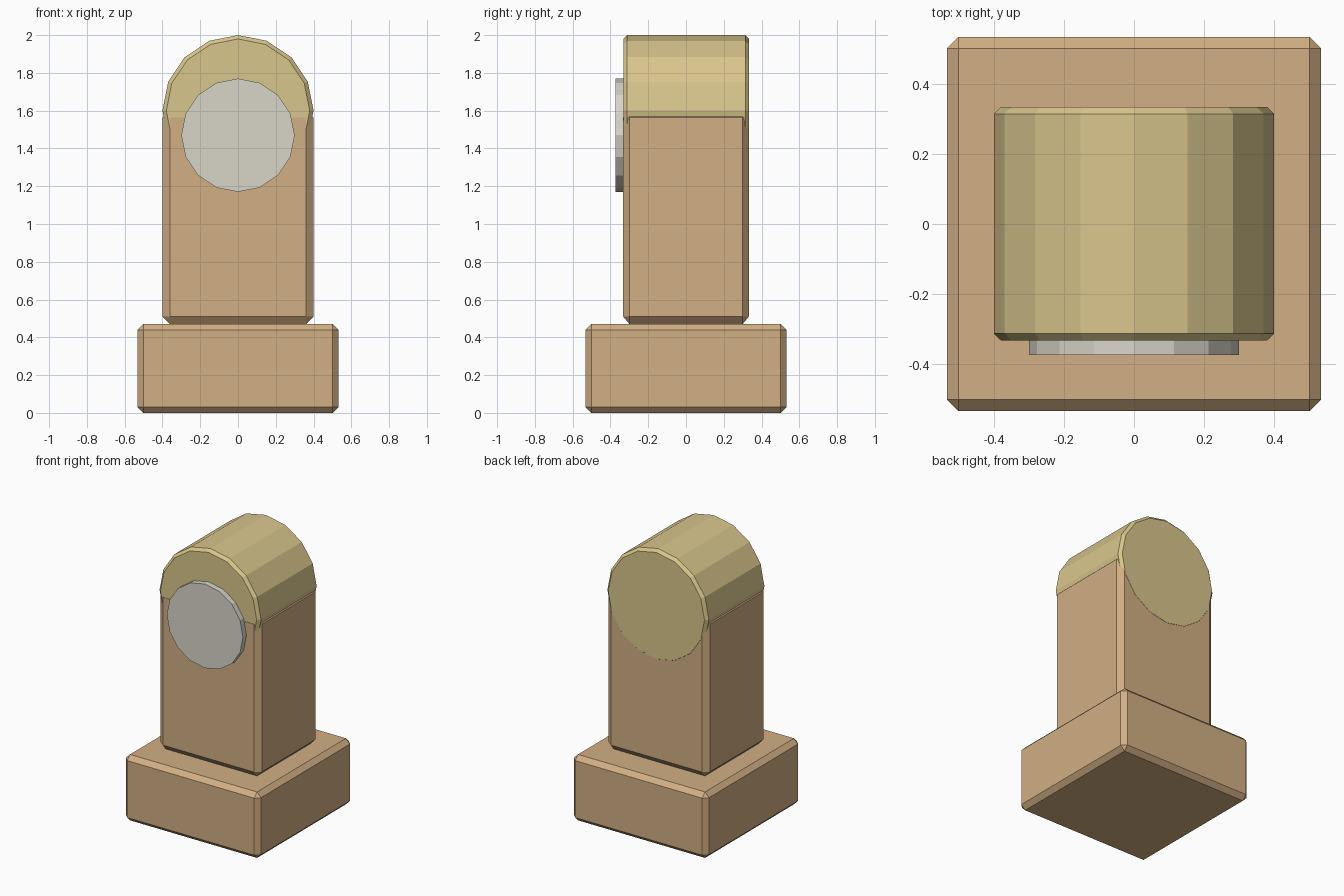
import bpy, bmesh
from math import radians
from mathutils import Matrix

cube = bpy.data.objects.get("Cube")
if cube:
    bpy.data.objects.remove(cube, do_unlink=True)


def material(name, rgb):
    m = bpy.data.materials.new(name)
    m.use_nodes = True
    m.diffuse_color = (*rgb, 1)
    m.node_tree.nodes["Principled BSDF"].inputs["Base Color"].default_value = (*rgb, 1)
    return m


wood = material("tan wood", (0.645, 0.429, 0.231))
gold = material("pale gold", (0.694, 0.565, 0.266))
ivory = material("ivory grey", (0.694, 0.665, 0.584))


def finish(name, bm, mat, location):
    mesh = bpy.data.meshes.new(name)
    bm.normal_update()
    bm.to_mesh(mesh)
    bm.free()
    mesh.materials.append(mat)
    ob = bpy.data.objects.new(name, mesh)
    ob.location = location
    bpy.context.collection.objects.link(ob)


def block(name, width, depth, bottom, top, chamfer):
    """Chamfered box; the chamfer narrows with the depth."""
    bm = bmesh.new()
    bmesh.ops.create_cube(bm, size=1)
    bmesh.ops.scale(bm, vec=(width, width, top - bottom), verts=bm.verts)
    bmesh.ops.bevel(bm, geom=bm.edges[:], offset=chamfer, segments=1, affect='EDGES')
    bmesh.ops.scale(bm, vec=(1, depth / width, 1), verts=bm.verts)
    finish(name, bm, wood, (0, 0, (bottom + top) / 2))


def drum(name, radius, front, back, height, mat, chamfer=0):
    """Sixteen-sided cylinder lying along y with optional chamfered rims."""
    bm = bmesh.new()
    bmesh.ops.create_cone(bm, cap_ends=True, segments=16, radius1=radius,
                          radius2=radius, depth=back - front,
                          matrix=Matrix.Rotation(radians(90), 4, 'X'))
    if chamfer:
        rims = [e for e in bm.edges if any(len(f.verts) > 4 for f in e.link_faces)]
        bmesh.ops.bevel(bm, geom=rims, offset=chamfer, segments=1, affect='EDGES')
    finish(name, bm, mat, (0, (front + back) / 2, height))


# Square foot and upright
block("base", 1.066, 1.066, 0, 0.47, 0.032)
block("pillar", 0.8, 0.666, 0.47, 1.603, 0.04)

# Rounded cap, set flush with the pillar front and a hair proud at the back
drum("rounded_cap", 0.4, -0.332, 0.334, 1.6, gold, 0.02)

# Round plate on the front
drum("front_disc", 0.3, -0.373, -0.293, 1.47, ivory)
